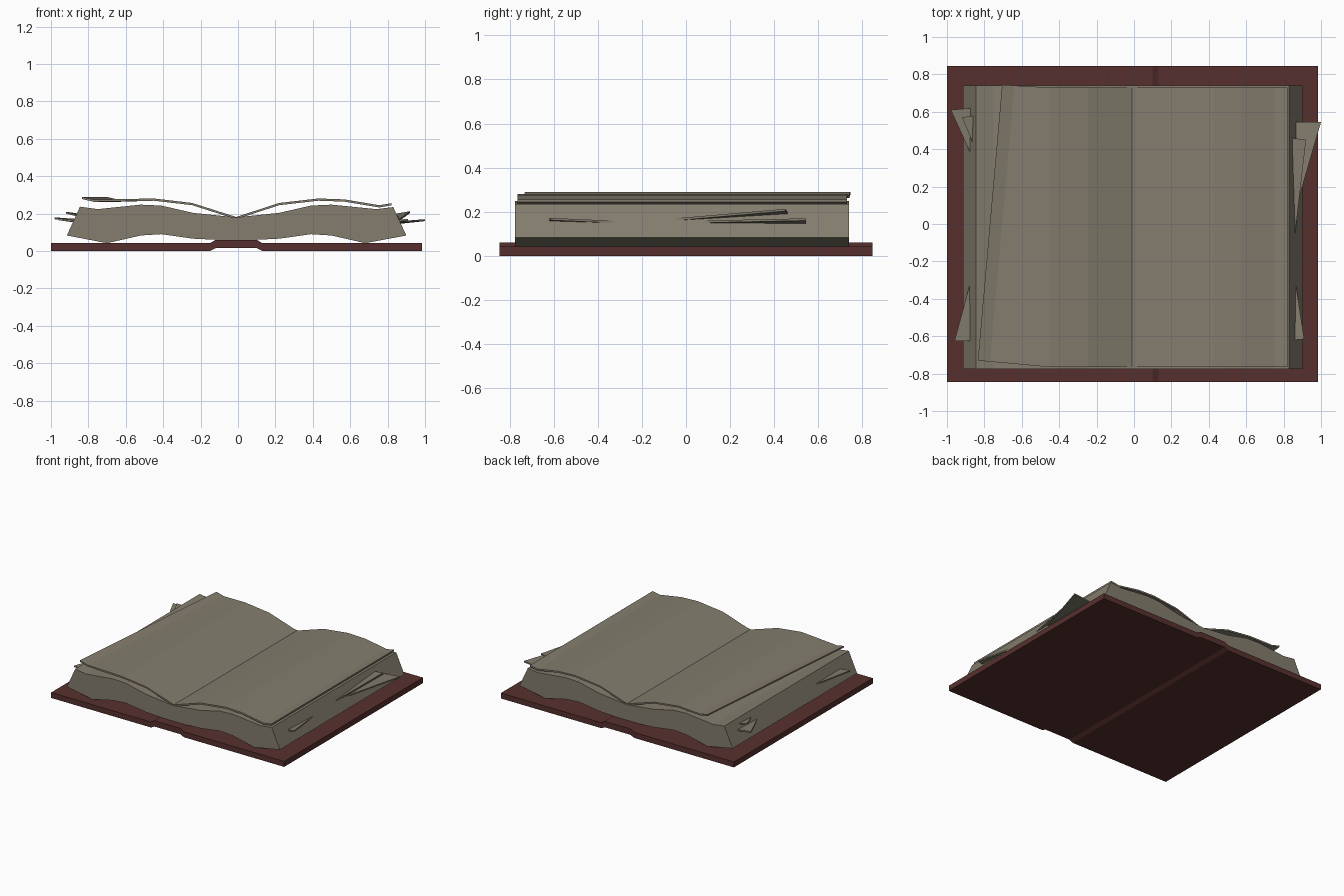
import bpy, bmesh
from mathutils import Vector

if "Cube" in bpy.data.objects:
    bpy.data.objects.remove(bpy.data.objects["Cube"])


def material(name, color):
    m = bpy.data.materials.new(name)
    m.diffuse_color = (*color, 1)
    m.use_nodes = True
    m.node_tree.nodes["Principled BSDF"].inputs["Base Color"].default_value = m.diffuse_color
    return m


LEATHER = material("leather", (0.095, 0.03, 0.028))
PAPER = material("paper", (0.23, 0.205, 0.155))


def finish(name, bm, mat):
    bmesh.ops.recalc_face_normals(bm, faces=bm.faces)
    me = bpy.data.meshes.new(name)
    bm.to_mesh(me)
    bm.free()
    ob = bpy.data.objects.new(name, me)
    me.materials.append(mat)
    bpy.context.collection.objects.link(ob)
    return ob


def loft(name, front, back, mat):
    """Closed solid between two matching outlines of 3D points."""
    bm = bmesh.new()
    a = [bm.verts.new(p) for p in front]
    b = [bm.verts.new(p) for p in back]
    n = len(a)
    bm.faces.new(a)
    bm.faces.new(b[::-1])
    for i in range(n):
        j = (i + 1) % n
        bm.faces.new((a[i], b[i], b[j], a[j]))
    return finish(name, bm, mat)


def prism(name, outline, y0, y1, mat):
    return loft(name, [(x, y0, z) for x, z in outline],
                [(x, y1, z) for x, z in outline], mat)


def sheet(name, front, back, t=0.012):
    """Thin page: top edge lines front and back, thickened downwards."""
    def ring(line):
        return line + [(x, y, z - t) for x, y, z in reversed(line)]
    return loft(name, ring(front), ring(back), PAPER)


# Cover with raised spine
prism("cover", [(-1, 0), (-0.15, 0), (-0.12, 0.015), (0.10, 0.015), (0.13, 0),
                (0.985, 0), (0.985, 0.042), (0.13, 0.042), (0.10, 0.06),
                (-0.12, 0.06), (-0.15, 0.042), (-1, 0.042)],
      -0.845, 0.845, LEATHER)

# Wavy block of pages
prism("page_block", [(-0.915, 0.083), (-0.70, 0.042), (-0.52, 0.083),
                     (-0.41, 0.09), (-0.24, 0.066), (-0.01, 0.055),
                     (0.22, 0.066), (0.39, 0.09), (0.50, 0.083),
                     (0.68, 0.042), (0.90, 0.083),
                     (0.83, 0.235), (0.74, 0.224), (0.50, 0.248),
                     (0.39, 0.243), (0.22, 0.204), (-0.01, 0.18),
                     (-0.24, 0.204), (-0.41, 0.243), (-0.52, 0.248),
                     (-0.75, 0.224), (-0.845, 0.237)],
      -0.775, 0.74, PAPER)

# Loose right page
right = [(-0.01, 0.182), (0.22, 0.257), (0.43, 0.281), (0.57, 0.276),
         (0.755, 0.245), (0.82, 0.256)]
sheet("right_page", [(x, -0.765, z) for x, z in right],
      [(x, 0.73, z) for x, z in right])

# Loose left page, its outer part twisted out of square
left = [(-0.01, 0.182), (-0.245, 0.257), (-0.45, 0.281)]
sheet("left_page",
      [(x, -0.765, z) for x, z in left]
      + [(-0.77, -0.736, 0.275), (-0.835, -0.73, 0.29)],
      [(x, 0.73, z) for x, z in left]
      + [(-0.64, 0.74, 0.275), (-0.705, 0.745, 0.29)])

# Torn scraps poking out of the fore edges
scraps = {
    "scrap_right_back": [(0.86, 0.545, 0.155), (1.0, 0.545, 0.17), (0.865, 0.08, 0.16)],
    "scrap_right_upper": [(0.845, 0.46, 0.20), (0.92, 0.45, 0.213), (0.862, -0.05, 0.17)],
    "scrap_right_front": [(0.86, -0.62, 0.168), (0.91, -0.615, 0.172), (0.862, -0.30, 0.158)],
    "scrap_left_back": [(-0.87, 0.62, 0.172), (-0.98, 0.61, 0.18), (-0.875, 0.38, 0.165)],
    "scrap_left_upper": [(-0.85, 0.58, 0.20), (-0.92, 0.57, 0.21), (-0.86, 0.43, 0.195)],
    "scrap_left_front": [(-0.87, -0.625, 0.165), (-0.96, -0.625, 0.175), (-0.877, -0.32, 0.163)],
}
for name, tri in scraps.items():
    loft(name, tri, [Vector(p) - Vector((0, 0, 0.01)) for p in tri], PAPER)
